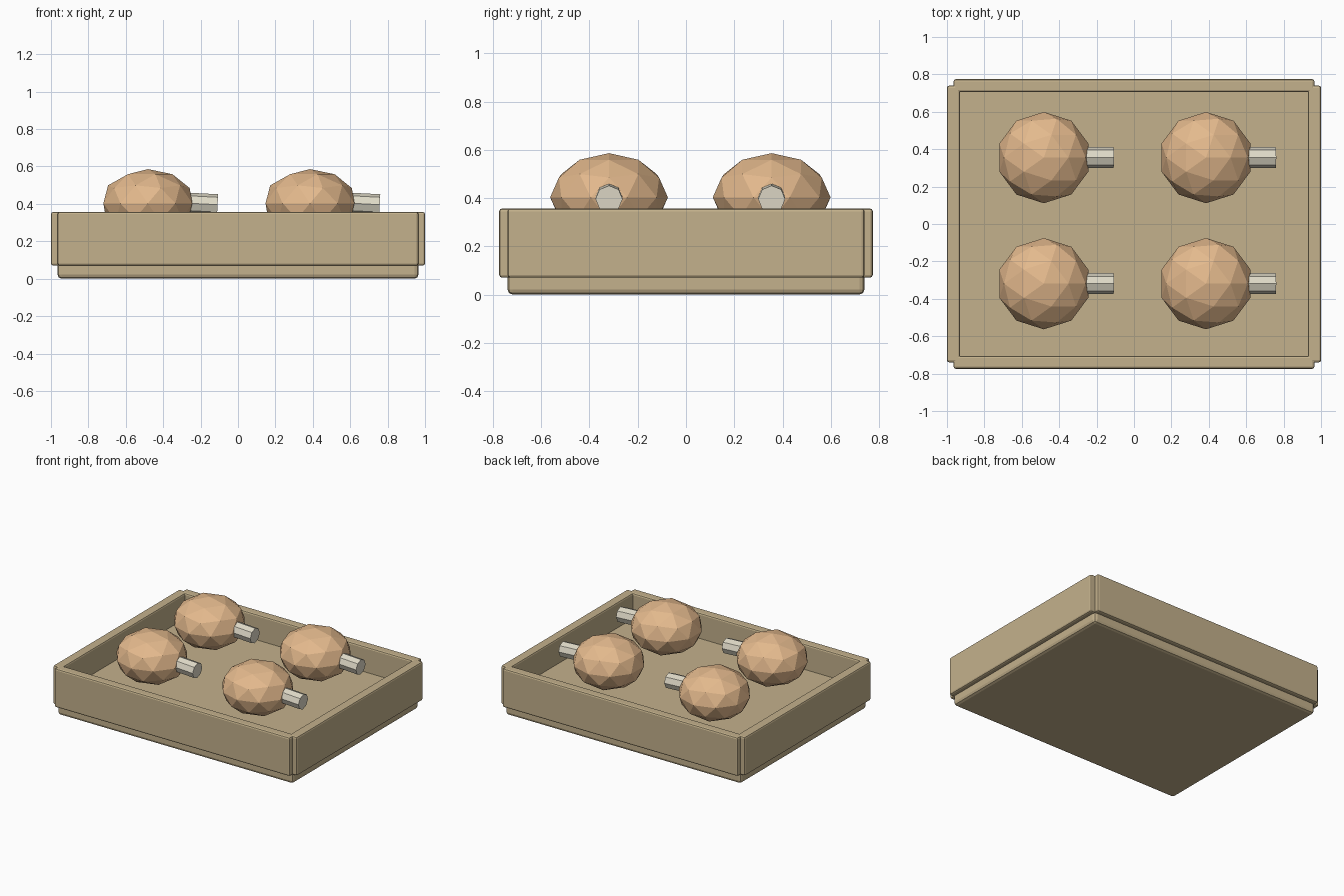
import bpy, math

if "Cube" in bpy.data.objects:
    bpy.data.objects.remove(bpy.data.objects["Cube"])


def material(name, rgb):
    m = bpy.data.materials.new(name)
    m.diffuse_color = (*rgb, 1)
    m.use_nodes = True
    m.node_tree.nodes["Principled BSDF"].inputs["Base Color"].default_value = m.diffuse_color
    return m


wood = material("tan wood", (0.55, 0.44, 0.262))
meat = material("roast meat", (0.77, 0.485, 0.265))
bone = material("pale bone", (0.74, 0.70, 0.575))


def box(name, x, y, z, bevel):
    """Bevelled box given its min/max on each axis."""
    bpy.ops.mesh.primitive_cube_add(
        size=1, location=[(a + b) / 2 for a, b in (x, y, z)])
    ob = bpy.context.object
    ob.name = name
    ob.scale = [b - a for a, b in (x, y, z)]
    bpy.ops.object.transform_apply(location=False, rotation=False, scale=True)
    mod = ob.modifiers.new("soft edges", "BEVEL")
    mod.width = bevel
    mod.segments = 2
    ob.data.materials.append(wood)


# Tray: raised floor block and four overlapping side boards
box("tray_base", (-0.965, 0.965), (-0.74, 0.74), (0, 0.17), 0.022)
for side, s in (("left", -1), ("right", 1)):
    box(side + "_board", sorted((s * 0.93, s)), (-0.74, 0.74), (0.07, 0.357), 0.012)
for side, s in (("front", -1), ("back", 1)):
    box(side + "_board", (-0.965, 0.965), sorted((s * 0.705, s * 0.774)), (0.07, 0.357), 0.012)

# Four joints of meat, each with a bone sticking out to the right
for x in (-0.482, 0.385):
    for y in (-0.319, 0.355):
        bpy.ops.mesh.primitive_ico_sphere_add(
            subdivisions=2, radius=1, location=(x, y, 0.403))
        ham = bpy.context.object
        ham.name = "meat_joint"
        ham.scale = (0.25, 0.244, 0.183)
        ham.data.materials.append(meat)

        bpy.ops.mesh.primitive_cylinder_add(
            vertices=8, radius=0.056, depth=0.32, location=(x + 0.213, y, 0.404),
            rotation=(0, math.radians(93), 0))
        stick = bpy.context.object
        stick.name = "bone_end"
        stick.data.materials.append(bone)
